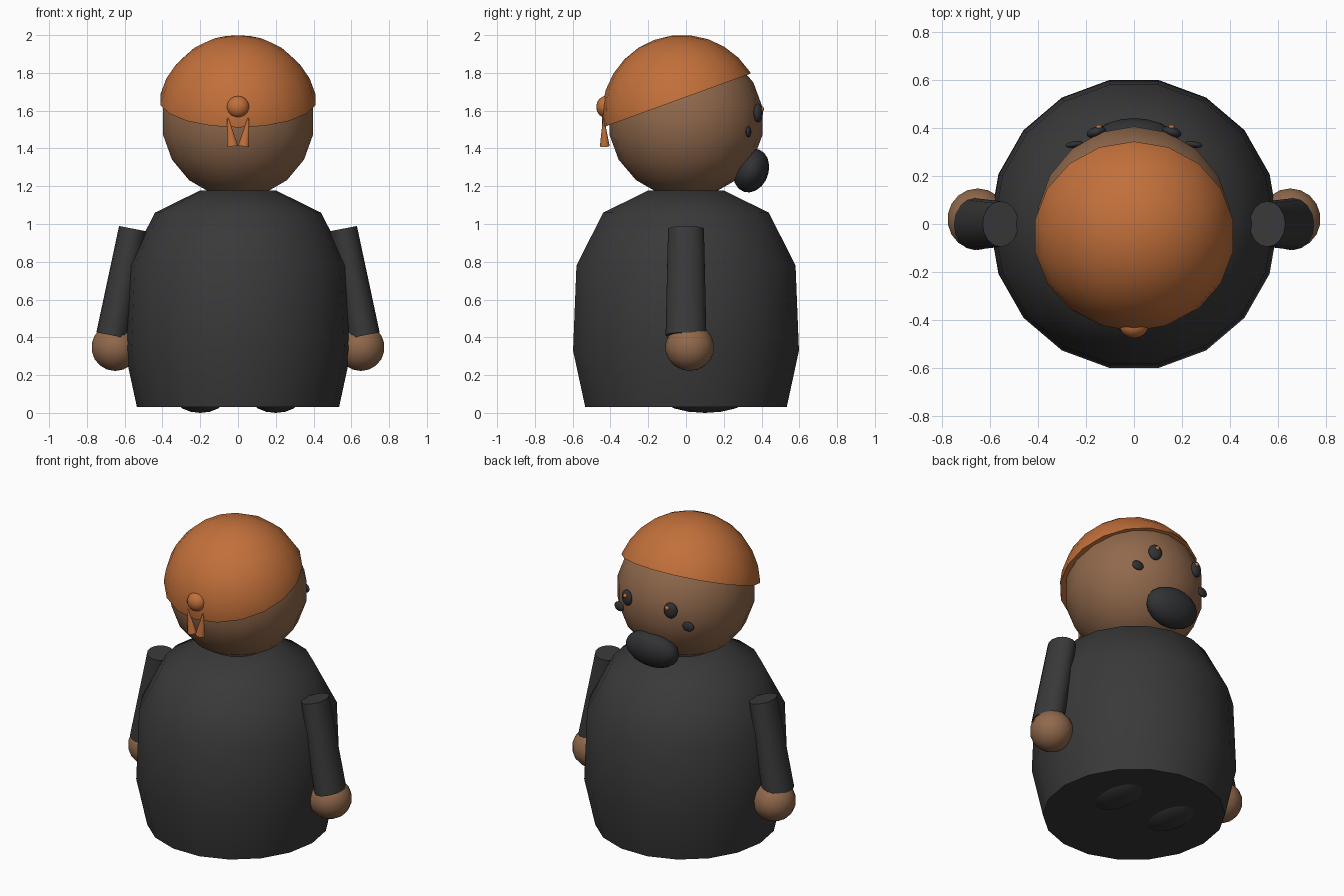
import bpy, bmesh, math
from mathutils import Vector, Matrix

cube = bpy.data.objects.get("Cube")
if cube:
    bpy.data.objects.remove(cube, do_unlink=True)


def material(name, rgb):
    m = bpy.data.materials.new(name)
    m.use_nodes = True
    m.diffuse_color = (*rgb, 1)
    bsdf = m.node_tree.nodes["Principled BSDF"]
    bsdf.inputs["Base Color"].default_value = (*rgb, 1)
    bsdf.inputs["Roughness"].default_value = 0.8
    return m


CHARCOAL = material("charcoal cloth", (0.041, 0.041, 0.042))
BLACK = material("soft black", (0.031, 0.032, 0.035))
BROWN = material("brown skin", (0.28, 0.14, 0.072))
ORANGE = material("orange cloth", (0.54, 0.162, 0.043))


def finish(bm, name, mat, angle=60):
    """Turn a bmesh into a smooth shaded object with one material."""
    bmesh.ops.recalc_face_normals(bm, faces=bm.faces)
    mesh = bpy.data.meshes.new(name)
    bm.to_mesh(mesh)
    bm.free()
    mesh.materials.append(mat)
    obj = bpy.data.objects.new(name, mesh)
    bpy.context.collection.objects.link(obj)
    bpy.ops.object.select_all(action='DESELECT')
    obj.select_set(True)
    bpy.context.view_layer.objects.active = obj
    bpy.ops.object.shade_smooth_by_angle(angle=math.radians(angle))
    return obj


def ellipsoid(name, mat, centre, radii, rot=(0, 0, 0), segs=18, rings=9):
    bm = bmesh.new()
    turn = Matrix.Rotation(rot[2], 4, 'Z') @ Matrix.Rotation(rot[0], 4, 'X')
    mat4 = Matrix.Translation(centre) @ turn @ Matrix.Diagonal((*radii, 1))
    bmesh.ops.create_uvsphere(bm, u_segments=segs, v_segments=rings, radius=1, matrix=mat4)
    return finish(bm, name, mat)


def taper(name, mat, start, end, r1, r2, squash, segs=16):
    """Cone or tube between two points; squash scales it sideways in x."""
    a, b = Vector(start), Vector(end)
    axis = (b - a).normalized()
    side = Vector((0, 1, 0)).cross(axis).normalized()
    front = axis.cross(side)
    basis = Matrix((side, front, axis)).transposed().to_4x4()
    bm = bmesh.new()
    bmesh.ops.create_cone(bm, cap_ends=True, segments=segs, radius1=r1, radius2=r2,
                          depth=(b - a).length)
    bm.transform(Matrix.Translation((a + b) / 2) @ basis @ Matrix.Diagonal((squash, 1, 1, 1)))
    return finish(bm, name, mat)


# Body: turned profile with flat top and bottom
def body():
    bm = bmesh.new()
    profile = [(0.535, 0.03), (0.6, 0.33), (0.582, 0.78), (0.44, 1.06), (0.2, 1.178)]
    n = 18
    rings = []
    for r, z in profile:
        rings.append([bm.verts.new((r * math.cos(t), 1.012 * r * math.sin(t), z))
                      for t in (math.tau * i / n for i in range(n))])
    for low, high in zip(rings, rings[1:]):
        for i in range(n):
            j = (i + 1) % n
            bm.faces.new((low[i], low[j], high[j], high[i]))
    bm.faces.new(rings[0])
    bm.faces.new(rings[-1])
    finish(bm, "body", CHARCOAL)


body()

# Head
ellipsoid("head", BROWN, (0, 0, 1.545), (0.41, 0.412, 0.408))


# Cap: tilted sphere cut off at the rim
def cap():
    bm = bmesh.new()
    bmesh.ops.create_uvsphere(bm, u_segments=18, v_segments=14, radius=0.427)
    bmesh.ops.bisect_plane(bm, geom=bm.verts[:] + bm.edges[:] + bm.faces[:],
                           plane_co=(0, 0, 0.085), plane_no=(0, 0, 1), clear_inner=True)
    bmesh.ops.holes_fill(bm, edges=[e for e in bm.edges if e.is_boundary], sides=0)
    bm.transform(Matrix.Translation((0, -0.02, 1.574)) @ Matrix.Rotation(math.radians(20), 4, 'X'))
    finish(bm, "cap", ORANGE)


cap()

# Knot of the cap
ellipsoid("knot", ORANGE, (0, -0.425, 1.62), (0.06, 0.05, 0.058))

# Muzzle
ellipsoid("muzzle", BLACK, (0, 0.345, 1.283), (0.18, 0.092, 0.119), rot=(-0.35, 0, 0))

# Paired parts
for side, s in (("left", 1), ("right", -1)):
    taper(side + "_knot_tail", ORANGE, (s * 0.03, -0.43, 1.412), (s * 0.054, -0.437, 1.56),
          0.026, 0.003, 1.2, segs=10)
    taper(side + "_arm", CHARCOAL, (s * 0.665, 0, 0.41), (s * 0.555, 0, 0.975),
          0.108, 0.095, 0.8)
    ellipsoid(side + "_hand", BROWN, (s * 0.65, 0.02, 0.347), (0.128, 0.13, 0.125))
    ellipsoid(side + "_foot", CHARCOAL, (s * 0.2, 0.1, 0.1), (0.15, 0.25, 0.1))
    ellipsoid(side + "_eye", BLACK, (s * 0.157, 0.382, 1.588), (0.042, 0.023, 0.05),
              rot=(0, 0, -s * 0.3), segs=14)
    ellipsoid(side + "_eye_glint", ORANGE, (s * 0.157 + 0.005 - s * 0.006, 0.402, 1.608),
              (0.014, 0.011, 0.014), segs=10, rings=7)
    ellipsoid(side + "_cheek_spot", BLACK, (s * 0.248, 0.331, 1.488), (0.038, 0.014, 0.03),
              rot=(0, 0, -s * 0.15), segs=14)
